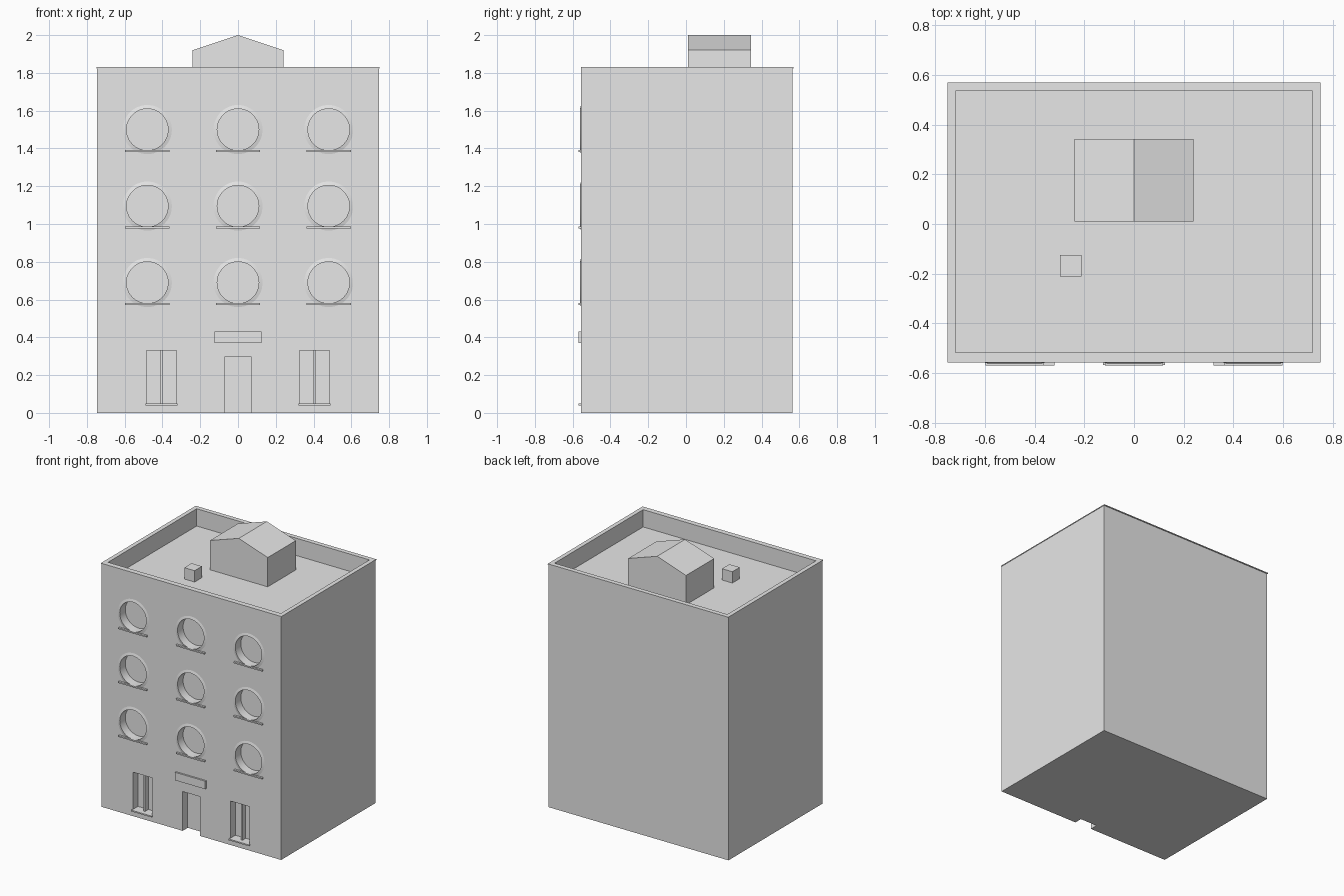
import bpy, bmesh, math
from mathutils import Matrix, Vector

if "Cube" in bpy.data.objects:
    bpy.data.objects.remove(bpy.data.objects["Cube"], do_unlink=True)

grey = bpy.data.materials.new("plain grey")
grey.use_nodes = True
grey.diffuse_color = (0.8, 0.8, 0.8, 1)
grey.node_tree.nodes["Principled BSDF"].inputs["Base Color"].default_value = (0.8, 0.8, 0.8, 1)

FRONT = -0.555   # front wall plane
DEPTH = 0.06     # recess depth of the openings
ROOF = 1.70      # roof deck height
TOP = 1.83       # parapet top
COLUMNS = (-0.48, 0, 0.48)
FLOORS = (0.69, 1.095, 1.5)
SHOP_X = 0.405
RADIUS = 0.11


def finish(name, bm):
    bmesh.ops.recalc_face_normals(bm, faces=bm.faces)
    mesh = bpy.data.meshes.new(name)
    bm.to_mesh(mesh)
    bm.free()
    mesh.materials.append(grey)
    obj = bpy.data.objects.new(name, mesh)
    bpy.context.collection.objects.link(obj)
    return obj


def add_box(bm, x, y, z):
    lo, hi = Vector((x[0], y[0], z[0])), Vector((x[1], y[1], z[1]))
    m = Matrix.Translation((lo + hi) / 2) @ Matrix.Diagonal((*(hi - lo), 1))
    bmesh.ops.create_cube(bm, size=1, matrix=m)


def box(name, x, y, z):
    bm = bmesh.new()
    add_box(bm, x, y, z)
    return finish(name, bm)


def cut(obj, cutter):
    mod = obj.modifiers.new("cut", "BOOLEAN")
    mod.operation = "DIFFERENCE"
    mod.solver = "EXACT"
    mod.object = cutter
    bpy.context.view_layer.update()
    graph = bpy.context.evaluated_depsgraph_get()
    mesh = bpy.data.meshes.new_from_object(obj.evaluated_get(graph))
    obj.modifiers.clear()
    obj.data = mesh


# Main block and the thin lip around the top of the parapet
walls = box("walls", (-0.747, 0.747), (FRONT, 0.563), (0, TOP - 0.006))
lip = box("parapet_lip", (-0.75, 0.75), (FRONT - 0.002, 0.57), (TOP - 0.006, TOP))

# Roof well
well = box("roof_well_cutter", (-0.718, 0.718), (-0.517, 0.535), (ROOF, 2.1))
cut(walls, well)
cut(lip, well)

# Window and door recesses
bm = bmesh.new()
recess = (FRONT - 0.1, FRONT + DEPTH)
for x in COLUMNS:
    for z in FLOORS:
        middle = Matrix.Translation((x, sum(recess) / 2, z))
        bmesh.ops.create_cone(bm, cap_ends=True, segments=48, radius1=RADIUS, radius2=RADIUS,
                              depth=recess[1] - recess[0],
                              matrix=middle @ Matrix.Rotation(math.pi / 2, 4, "X"))
add_box(bm, (-0.071, 0.071), recess, (-0.1, 0.295))
for s in (-1, 1):
    add_box(bm, (s * SHOP_X - 0.08, s * SHOP_X + 0.08), recess, (0.05, 0.33))
openings = finish("opening_cutter", bm)
cut(walls, openings)
for helper in (well, openings):
    bpy.data.objects.remove(helper, do_unlink=True)


# Round window surrounds: a shallow wedge profile spun about the window axis
def surround(name, x, z):
    bm = bmesh.new()
    profile = [(RADIUS, FRONT + 0.002), (RADIUS, FRONT - 0.006), (RADIUS + 0.02, FRONT - 0.001)]
    steps = 48
    rings = []
    for i in range(steps):
        a = math.tau * i / steps
        rings.append([bm.verts.new((x + r * math.cos(a), y, z + r * math.sin(a))) for r, y in profile])
    for i in range(steps):
        a, b = rings[i], rings[(i + 1) % steps]
        for j in range(3):
            k = (j + 1) % 3
            bm.faces.new((a[j], a[k], b[k], b[j]))
    return finish(name, bm)


for c, x in enumerate(COLUMNS):
    for f, z in enumerate(FLOORS):
        tag = f"floor{f + 1}_column{c + 1}"
        surround("window_surround_" + tag, x, z)
        sill = z - RADIUS
        box("window_sill_" + tag, (x - 0.117, x + 0.117), (FRONT - 0.015, FRONT + 0.01),
            (sill - 0.009, sill + 0.001))

# Ground floor windows: sill and centre bar
for side, s in (("right", -1), ("left", 1)):
    x = s * SHOP_X
    box(f"{side}_shop_sill", (x - 0.084, x + 0.084), (FRONT - 0.015, FRONT + 0.01), (0.04, 0.05))
    box(f"{side}_shop_mullion", (x - 0.006, x + 0.006), (FRONT + 0.02, FRONT + DEPTH + 0.01), (0.045, 0.335))

# Plate above the door
box("door_plate", (-0.125, 0.125), (FRONT - 0.013, FRONT + 0.005), (0.37, 0.43))

# Rooftop hut with a gabled roof, and a small vent box
bm = bmesh.new()
outline = [(-0.24, ROOF), (0.24, ROOF), (0.24, 1.92), (0, 2.0), (-0.24, 1.92)]
face = bm.faces.new([bm.verts.new((x, 0.01, z)) for x, z in outline])
out = bmesh.ops.extrude_face_region(bm, geom=[face])
moved = [g for g in out["geom"] if isinstance(g, bmesh.types.BMVert)]
bmesh.ops.translate(bm, verts=moved, vec=(0, 0.333, 0))
if not face.is_valid or len(bm.faces) < 7:
    bmesh.ops.holes_fill(bm, edges=bm.edges)
finish("rooftop_hut", bm)
box("roof_vent", (-0.298, -0.212), (-0.212, -0.125), (ROOF, 1.785))

# Smooth the curved reveals and surrounds, keeping hard edges
bpy.ops.object.select_all(action="DESELECT")
for obj in bpy.context.collection.objects:
    if obj.type == "MESH" and (obj == walls or obj.name.startswith("window_surround")):
        obj.select_set(True)
        bpy.context.view_layer.objects.active = obj
bpy.ops.object.shade_smooth_by_angle(angle=math.radians(20))
